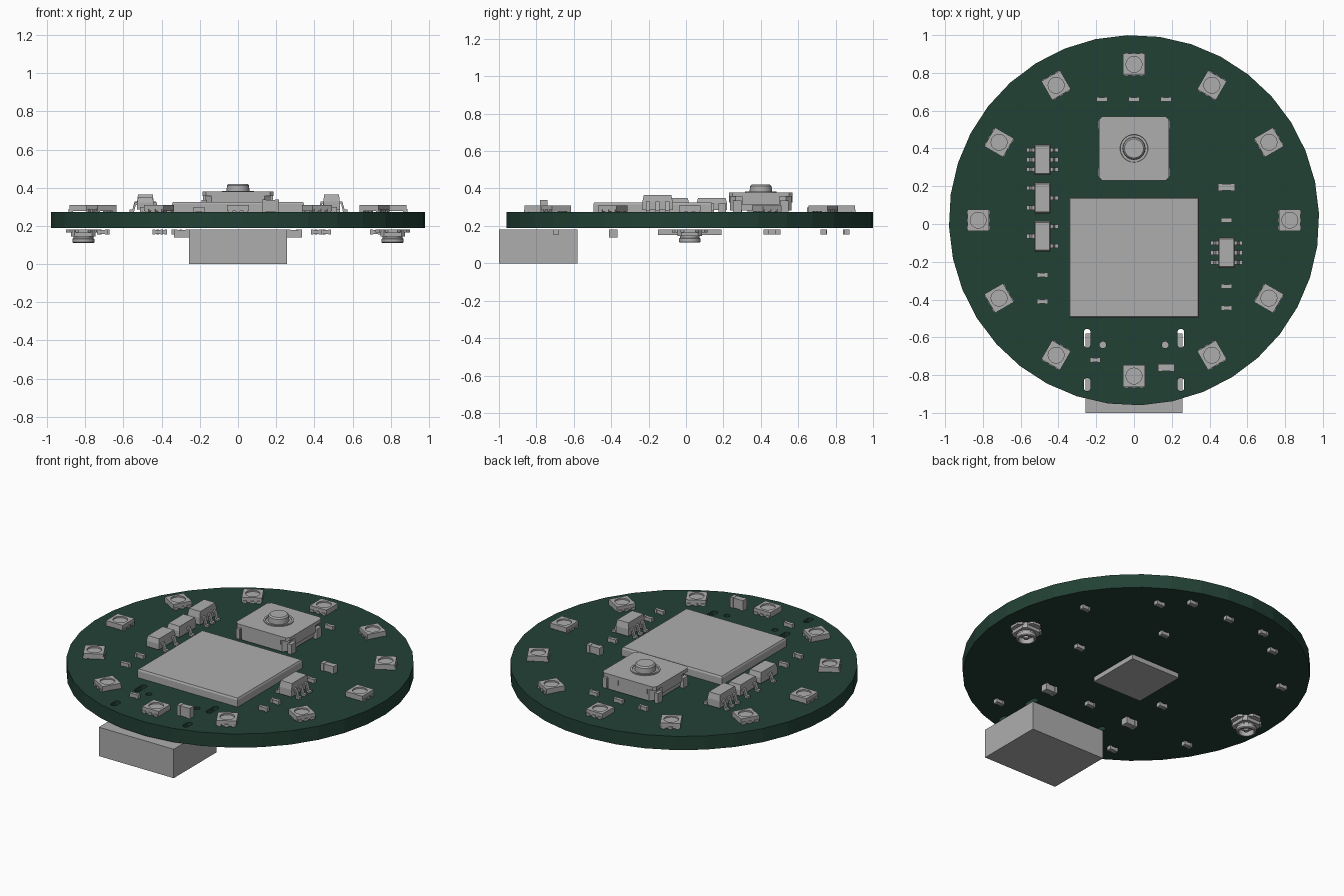
import bpy, bmesh, math
from mathutils import Matrix, Vector

cube = bpy.data.objects.get("Cube")
if cube:
    bpy.data.objects.remove(cube, do_unlink=True)

TOP, BOTTOM, UNDER, CY = 0.273, 0.188, 0.18, 0.02


def material(name, rgb):
    m = bpy.data.materials.new(name)
    m.use_nodes = True
    m.diffuse_color = (*rgb, 1)
    m.node_tree.nodes["Principled BSDF"].inputs["Base Color"].default_value = (*rgb, 1)
    return m


GREEN = material("board green", (0.016, 0.053, 0.036))
GREY = material("component grey", (0.42, 0.42, 0.42))


def prism(bm, pts, z0, z1, taper=1.0, matrix=Matrix()):
    """Extrude an outline from z0 to z1, narrowing the far end by taper."""
    mid = sum((Vector(p) for p in pts), Vector((0, 0))) / len(pts)
    lo = [bm.verts.new(matrix @ Vector((*p, z0))) for p in pts]
    hi = [bm.verts.new(matrix @ (mid + (Vector(p) - mid) * taper).to_3d() + matrix.to_3x3() @ Vector((0, 0, z1)))
          for p in pts]
    bm.faces.new(lo[::-1])
    bm.faces.new(hi)
    for i in range(len(pts)):
        j = (i + 1) % len(pts)
        bm.faces.new((lo[i], lo[j], hi[j], hi[i]))


def circle(x, y, r, n=24, phase=0.0):
    return [(x + r * math.cos(phase + math.tau * i / n),
             y + r * math.sin(phase + math.tau * i / n)) for i in range(n)]


def rect(x, y, w, d, cut=0.0):
    """Rectangle outline, with optional cut corners."""
    a, b = w / 2, d / 2
    if not cut:
        return [(x - a, y - b), (x + a, y - b), (x + a, y + b), (x - a, y + b)]
    return [(x - a + cut, y - b), (x + a - cut, y - b), (x + a, y - b + cut), (x + a, y + b - cut),
            (x + a - cut, y + b), (x - a + cut, y + b), (x - a, y + b - cut), (x - a, y - b + cut)]


def slot(x, y, w, length):
    r, h = w / 2, length / 2 - w / 2
    pts = []
    for side, start in ((1, 0), (-1, math.pi)):
        for i in range(9):
            a = start + math.pi * i / 8
            pts.append((x + r * math.cos(a), y + side * h + r * math.sin(a)))
    return pts


def lathe(bm, profile, x, y):
    vs = [bm.verts.new((x + r, y, z)) for r, z in profile]
    es = [bm.edges.new(pair) for pair in zip(vs, vs[1:])]
    bmesh.ops.spin(bm, geom=vs + es, cent=(x, y, 0), axis=(0, 0, 1),
                   angle=math.tau, steps=32, use_duplicate=False)
    bmesh.ops.remove_doubles(bm, verts=bm.verts[:], dist=0.0005)


def finish(name, bm, mat=GREY, smooth=False):
    bmesh.ops.recalc_face_normals(bm, faces=bm.faces[:])
    me = bpy.data.meshes.new(name)
    bm.to_mesh(me)
    bm.free()
    me.materials.append(mat)
    ob = bpy.data.objects.new(name, me)
    bpy.context.collection.objects.link(ob)
    if smooth:
        bpy.ops.object.select_all(action="DESELECT")
        ob.select_set(True)
        bpy.context.view_layer.objects.active = ob
        bpy.ops.object.shade_smooth_by_angle(angle=math.radians(35))
    return ob


def carve(ob, bm):
    """Subtract a temporary cutter and bake the result."""
    cutter = finish("cutter", bm, ob.data.materials[0])
    cutter.hide_render = True
    mod = ob.modifiers.new("holes", "BOOLEAN")
    mod.operation, mod.solver, mod.object = "DIFFERENCE", "EXACT", cutter
    bpy.context.view_layer.update()
    baked = bpy.data.meshes.new_from_object(ob.evaluated_get(bpy.context.evaluated_depsgraph_get()))
    ob.modifiers.clear()
    ob.data = baked
    bpy.data.objects.remove(cutter, do_unlink=True)


# Round circuit board with slots and peg holes
bm = bmesh.new()
prism(bm, circle(0, CY, 0.98, 36, math.radians(92)), BOTTOM, TOP)
board = finish("circuit_board", bm, GREEN)
bm = bmesh.new()
for s in (-1, 1):
    prism(bm, slot(s * 0.248, -0.605, 0.036, 0.1), 0.1, 0.4)
    prism(bm, slot(s * 0.248, -0.85, 0.036, 0.07), 0.1, 0.4)
    prism(bm, circle(s * 0.165, -0.64, 0.018, 16), 0.1, 0.4)
carve(board, bm)

# Port block under the front edge
bm = bmesh.new()
prism(bm, rect(0, -0.79, 0.515, 0.42), 0, UNDER)
finish("port_block", bm)

# Main module and underside chip
bm = bmesh.new()
prism(bm, rect(0, -0.178, 0.69, 0.635), TOP, 0.315)
prism(bm, rect(0, -0.178, 0.69, 0.635), 0.315, 0.326, 0.985)
finish("main_module", bm)
bm = bmesh.new()
prism(bm, rect(0, CY, 0.34, 0.34), 0.15, UNDER)
finish("underside_chip", bm)

# Ring of lamps, each with a round recess
bm = bmesh.new()
prism(bm, rect(0, 0, 0.115, 0.115), TOP + 0.004, 0.309)
for sx in (-1, 1):
    for sy in (-1, 0, 1):
        prism(bm, rect(sx * 0.05, sy * 0.04, 0.024, 0.022), TOP, 0.288)
lamp = finish("lamp_1", bm)
bm = bmesh.new()
prism(bm, circle(0, 0, 0.042), 0.3, 0.33)
carve(lamp, bm)
for i in range(12):
    a = math.tau * i / 12
    ob = lamp if i == 0 else bpy.data.objects.new(f"lamp_{i + 1}", lamp.data)
    if i:
        bpy.context.collection.objects.link(ob)
    ob.location = (0.825 * math.cos(a), CY + 0.825 * math.sin(a), 0)
    ob.rotation_euler.z = a

# Push switch: housing, cover plate, clips, feet and plunger
bm = bmesh.new()
BY = 0.4
prism(bm, rect(0, BY, 0.34, 0.33, 0.03), TOP + 0.01, 0.357)
prism(bm, rect(0, BY, 0.37, 0.34, 0.018), 0.357, 0.379)
for sx in (-1, 1):
    prism(bm, rect(sx * 0.176, BY, 0.016, 0.2), 0.315, 0.357)
    for sy in (-1, 1):
        prism(bm, rect(sx * 0.178, BY + sy * 0.125, 0.025, 0.045), TOP, 0.335)
        prism(bm, rect(sx * 0.1, BY + sy * 0.163, 0.06, 0.012), 0.325, 0.357)
finish("switch_housing", bm)
bm = bmesh.new()
lathe(bm, [(0.085, 0.375), (0.085, 0.384), (0.074, 0.384), (0.072, 0.38), (0.06, 0.38),
           (0.058, 0.412), (0.05, 0.42), (0, 0.42)], 0, BY)
finish("switch_plunger", bm, smooth=True)


# Leaded chips with bent legs
def leaded_chip(name, x, y, top, left, right):
    bm = bmesh.new()
    mid = (TOP + top) / 2 + 0.01
    prism(bm, rect(x, y, 0.086, 0.163), TOP + 0.012, mid)
    prism(bm, rect(x, y, 0.086, 0.163), mid, top, 0.9)
    leg = [(0.04, mid), (0.056, mid), (0.068, TOP + 0.012), (0.084, TOP + 0.012),
           (0.084, TOP), (0.06, TOP), (0.05, mid - 0.012), (0.04, mid - 0.012)]
    for side, rows in ((-1, left), (1, right)):
        for row in rows:
            # profile plane is x-z, extruded along y
            m = Matrix(((side, 0, 0, x), (0, 0, 1, y + row * 0.052), (0, 1, 0, 0), (0, 0, 0, 1)))
            prism(bm, leg, -0.011, 0.011, 1, m)
    finish(name, bm)


ALL = (-1, 0, 1)
leaded_chip("left_driver_chip", -0.485, 0.34, 0.365, ALL, ALL)
leaded_chip("left_transistor_back", -0.485, 0.138, 0.35, (-1, 1), (0,))
leaded_chip("left_transistor_front", -0.485, -0.065, 0.35, (0,), (-1, 1))
leaded_chip("right_driver_chip", 0.49, -0.152, 0.365, ALL, ALL)


# Small two-terminal parts: slimmer middle with end caps
def passive(name, x, y, w, d, z0, z1):
    bm = bmesh.new()
    prism(bm, rect(x, y, w * 0.6, d * 0.88), z0 + 0.002, z1 - 0.002)
    for s in (-1, 1):
        prism(bm, rect(x + s * w * 0.38, y, w * 0.24, d), z0, z1)
    finish(name, bm)


upper = [(-0.17, 0.66), (0, 0.66), (0.17, 0.66), (0.49, 0.02), (0.49, -0.33), (0.49, -0.445),
         (-0.485, -0.27), (-0.485, -0.41), (-0.205, -0.72)]
for i, (x, y) in enumerate(upper):
    passive(f"upper_part_{i + 1}", x, y, 0.057, 0.025, TOP, 0.298)
passive("upper_capacitor_side", 0.49, 0.195, 0.09, 0.04, TOP, 0.32)
passive("upper_capacitor_front", 0.17, -0.76, 0.088, 0.04, TOP, 0.338)

lower = [(0.72, 0.43), (0.43, 0.735), (0.29, 0.86), (0.02, 0.855), (-0.23, 0.86), (-0.4, 0.74),
         (-0.7, 0.46), (0.19, 0.49), (0.46, 0.07), (0, -0.385), (-0.32, -0.135),
         (0.41, -0.695), (-0.42, -0.69), (-0.71, -0.38)]
for i, (x, y) in enumerate(lower):
    passive(f"lower_part_{i + 1}", x, y, 0.055, 0.03, 0.155, UNDER)
for s, label in ((-1, "right"), (1, "left")):
    passive(f"lower_capacitor_{label}", s * 0.295, -0.39, 0.08, 0.045, 0.138, UNDER)

    # Round snap sockets on the underside
    bm = bmesh.new()
    prism(bm, rect(s * 0.81, CY, 0.13, 0.13, 0.02), 0.145, UNDER)
    prism(bm, rect(s * 0.81, CY, 0.18, 0.1, 0.02), 0.165, UNDER)
    prism(bm, rect(s * 0.81, CY, 0.08, 0.19, 0.015), 0.165, UNDER)
    finish(f"socket_base_{label}", bm)
    bm = bmesh.new()
    lathe(bm, [(0.052, 0.15), (0.052, 0.136), (0.058, 0.132), (0.058, 0.115), (0.053, 0.11),
               (0.044, 0.11), (0.044, 0.143), (0.014, 0.143), (0.014, 0.116), (0, 0.114)], s * 0.81, CY)
    finish(f"socket_barrel_{label}", bm, smooth=True)
